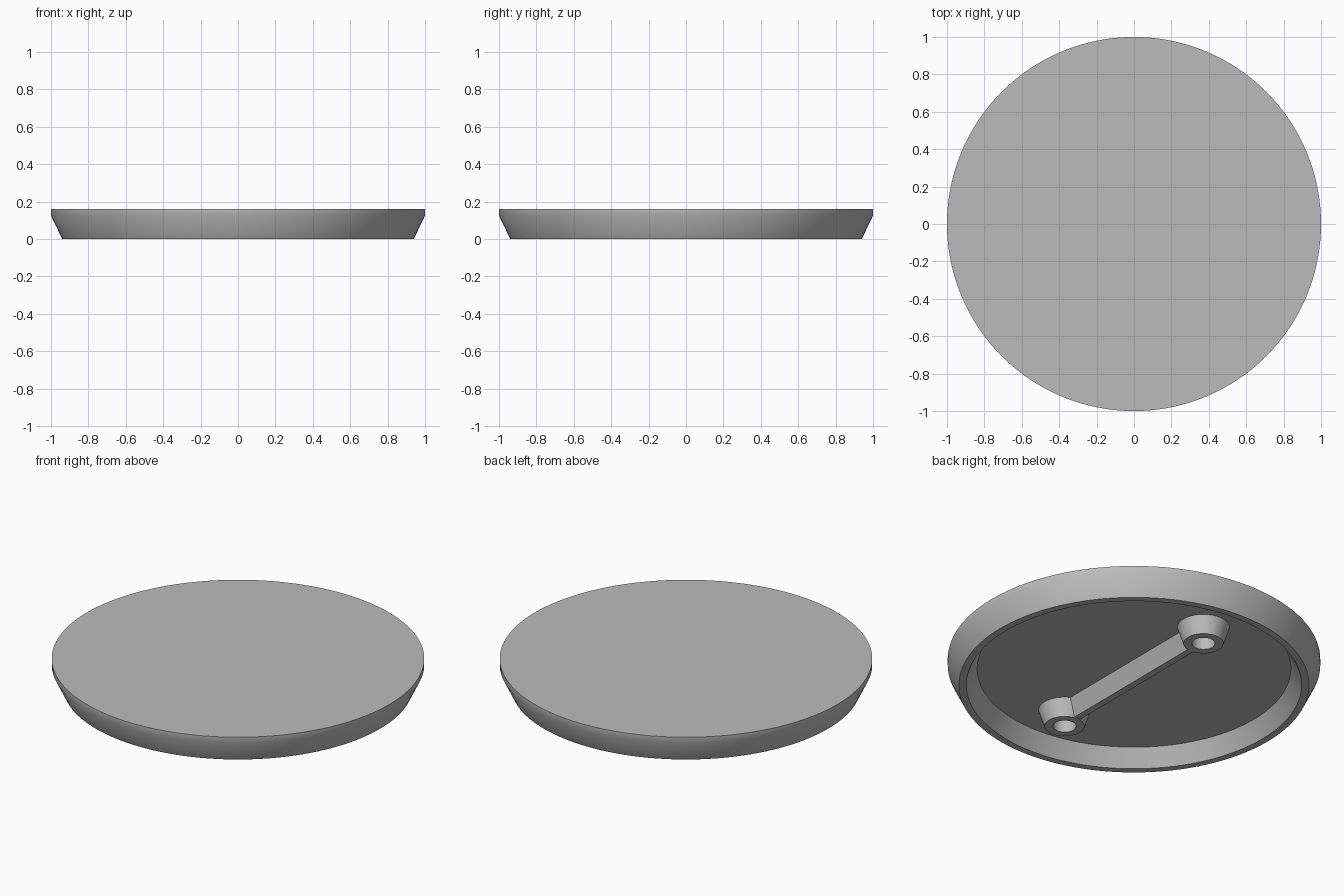
import bpy, bmesh, math

if "Cube" in bpy.data.objects:
    bpy.data.objects.remove(bpy.data.objects["Cube"], do_unlink=True)

HEIGHT, FLOOR, BOSS_Y = 0.16, 0.10, 0.58

grey = bpy.data.materials.new("plain grey")
grey.use_nodes = True
colour = (0.5, 0.5, 0.5, 1)
grey.diffuse_color = colour
grey.node_tree.nodes["Principled BSDF"].inputs["Base Color"].default_value = colour


def finish(name, bm, location=(0, 0, 0)):
    bmesh.ops.remove_doubles(bm, verts=bm.verts, dist=1e-5)
    bmesh.ops.recalc_face_normals(bm, faces=bm.faces)
    mesh = bpy.data.meshes.new(name)
    bm.to_mesh(mesh)
    bm.free()
    obj = bpy.data.objects.new(name, mesh)
    obj.location = location
    mesh.materials.append(grey)
    bpy.context.collection.objects.link(obj)
    bpy.ops.object.select_all(action="DESELECT")
    obj.select_set(True)
    bpy.context.view_layer.objects.active = obj
    bpy.ops.object.shade_smooth_by_angle(angle=math.radians(30))
    return obj


def lathe(name, profile, steps, location=(0, 0, 0)):
    """Rings from (radius, z) pairs; an end of the profile is capped when asked by radius 0."""
    bm = bmesh.new()
    rings = []
    for r, z in profile:
        if r == 0:
            rings.append(None)
            continue
        rings.append([bm.verts.new((r * math.cos(a), r * math.sin(a), z))
                      for a in (2 * math.pi * i / steps for i in range(steps))])
    for a, b in zip(rings, rings[1:]):
        if a is None or b is None:
            bm.faces.new(a or b)
            continue
        for i in range(steps):
            j = (i + 1) % steps
            bm.faces.new((a[i], a[j], b[j], b[i]))
    return finish(name, bm, location)


# Dish-shaped lid: recessed floor, sloped inner wall, rim, flared outer wall, flat top
lathe("round_lid", [(0, FLOOR), (0.842, FLOOR), (0.90, 0), (0.94, 0),
                    (1, 0.125), (1, HEIGHT), (0, HEIGHT)], 128)

# Tapered screw bosses with blind holes
for side, y in (("back", BOSS_Y), ("front", -BOSS_Y)):
    lathe(side + "_boss", [(0.14, FLOOR), (0.107, 0), (0.062, 0),
                           (0.062, FLOOR - 0.002), (0, FLOOR - 0.002)], 48, (0, y, 0))

# Tapered rib joining the bosses
bm = bmesh.new()
reach = BOSS_Y - 0.09
section = [(-0.064, FLOOR), (-0.02, 0.003), (0.02, 0.003), (0.064, FLOOR)]
front, back = ([bm.verts.new((x, y, z)) for x, z in section] for y in (-reach, reach))
for i in range(3):
    bm.faces.new((front[i], front[i + 1], back[i + 1], back[i]))
finish("connecting_rib", bm)
